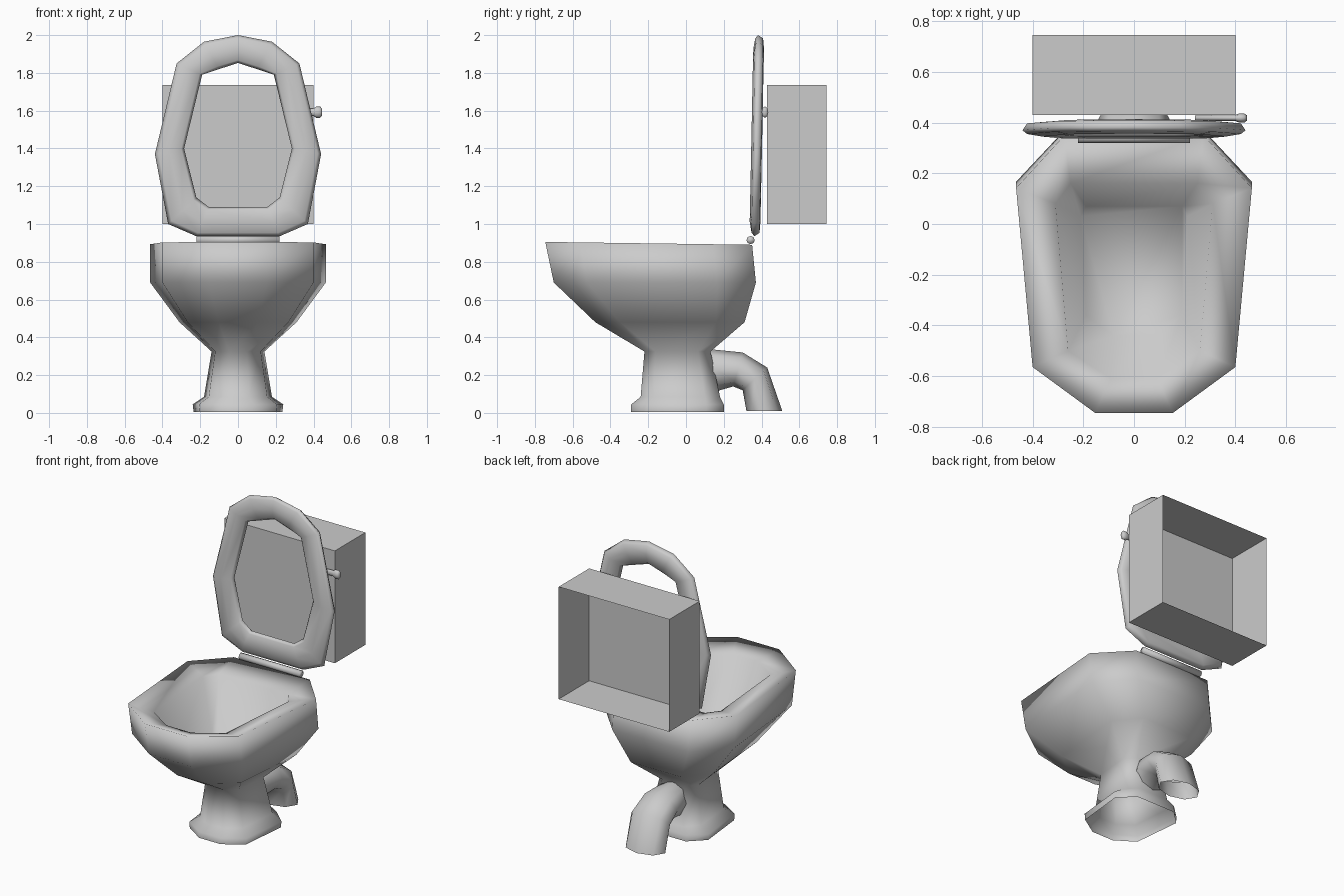
import bpy, bmesh, math

cube = bpy.data.objects.get("Cube")
if cube:
    bpy.data.objects.remove(cube, do_unlink=True)

grey = bpy.data.materials.new("porcelain_grey")
grey.use_nodes = True
COLOUR = (0.6, 0.6, 0.6, 1)
grey.diffuse_color = COLOUR
grey.node_tree.nodes["Principled BSDF"].inputs["Base Color"].default_value = COLOUR


def finish(name, bm, smooth=True):
    """Turn a bmesh into a coloured, shaded object."""
    bmesh.ops.recalc_face_normals(bm, faces=bm.faces)
    mesh = bpy.data.meshes.new(name)
    bm.to_mesh(mesh)
    bm.free()
    mesh.materials.append(grey)
    for p in mesh.polygons:
        p.use_smooth = smooth
    obj = bpy.data.objects.new(name, mesh)
    bpy.context.collection.objects.link(obj)
    return obj


def loft(name, rings, cap_start=False, cap_end=False, closed=False):
    """Skin a list of equal-length point rings."""
    bm = bmesh.new()
    loops = [[bm.verts.new(p) for p in ring] for ring in rings]
    pairs = list(zip(loops, loops[1:]))
    if closed:
        pairs.append((loops[-1], loops[0]))
    for a, b in pairs:
        for i in range(len(a)):
            j = (i + 1) % len(a)
            bm.faces.new((a[i], a[j], b[j], b[i]))
    if cap_start:
        bm.faces.new(loops[0])
    if cap_end:
        bm.faces.new(loops[-1])
    return finish(name, bm)


def mirrored(half):
    """Complete a half outline (+x side) to a closed one."""
    return half + [(-x, y) for x, y in reversed(half) if x > 0]


def box(bm, lo, hi):
    verts = bmesh.ops.create_cube(bm, size=1)["verts"]
    for v in verts:
        for i in range(3):
            v.co[i] = hi[i] if v.co[i] > 0 else lo[i]
    return verts


# Eight-sided plan shared by bowl and pedestal: x as a share of the
# half width, y as a share of the way from front to back
PLAN = mirrored([(0.33, 0), (0.86, 0.165), (1, 0.81), (0.59, 1)])


def plan_ring(width, front, back, z_front, z_back=None):
    z_back = z_front if z_back is None else z_back
    return [(x * width, front + t * (back - front), z_front + t * (z_back - z_front))
            for x, t in PLAN]


# Bowl and pedestal: foot, waist, outer wall, rim, then the inside
inner_rim = mirrored([(0.09, -0.61), (0.26, -0.50), (0.31, 0.08), (0.25, 0.16)])
basin = mirrored([(0.08, -0.44), (0.19, -0.36), (0.21, 0.03), (0.19, 0.07)])
loft("bowl_and_pedestal", [
    plan_ring(0.235, -0.29, 0.20, 0.005),
    plan_ring(0.24, -0.29, 0.20, 0.045),
    plan_ring(0.18, -0.24, 0.18, 0.085),
    plan_ring(0.14, -0.22, 0.13, 0.325),
    plan_ring(0.31, -0.48, 0.31, 0.48),
    plan_ring(0.465, -0.70, 0.37, 0.69),
    plan_ring(0.465, -0.745, 0.35, 0.905, 0.89),
    [(x, y, 0.86) for x, y in inner_rim],
    [(x, y, 0.52) for x, y in basin],
], cap_end=True)

# Drain pipe: upper and lower points of each section, open at the floor
sections = [((0.10, 0.335), (0.12, 0.09), 0.09), ((0.15, 0.335), (0.18, 0.12), 0.11),
            ((0.30, 0.32), (0.25, 0.14), 0.13), ((0.43, 0.24), (0.30, 0.12), 0.14),
            ((0.51, 0.01), (0.32, 0.01), 0.14)]
pipe_rings = []
for (y0, z0), (y1, z1), w in sections:
    ring = []
    for i in range(8):
        a = math.tau * i / 8
        c = (1 + math.cos(a)) / 2
        ring.append((w * math.sin(a), y1 + c * (y0 - y1), z1 + c * (z0 - z1)))
    pipe_rings.append(ring)
loft("drain_pipe", pipe_rings)

# Raised seat: a domed band between an outer and an inner outline (x, z)
outer = mirrored([(0, 2.0), (0.18, 1.965), (0.325, 1.85), (0.44, 1.37),
                  (0.37, 1.0), (0.22, 0.935)])
inner = mirrored([(0, 1.853), (0.1, 1.82), (0.19, 1.79), (0.285, 1.40),
                  (0.22, 1.14), (0.155, 1.09)])
BAND = [(0, 0.375), (0.12, 0.36), (0.5, 0.35), (0.9, 0.358), (1, 0.375),
        (0.9, 0.395), (0.5, 0.407), (0.12, 0.402)]
loft("seat", [[(ox + t * (ix - ox), y + 0.018 * (oz - 1.65), oz + t * (iz - oz))
               for t, y in BAND]
              for (ox, oz), (ix, iz) in zip(outer, inner)], closed=True)

# Hinge: a faceted rod behind the bowl
loft("seat_hinge", [[(x, 0.342 + 0.022 * math.cos(math.tau * i / 8),
                      0.915 + 0.022 * math.sin(math.tau * i / 8)) for i in range(8)]
                    for x in (-0.22, 0.22)], cap_start=True, cap_end=True)

# Cistern: a box open at the back
bm = bmesh.new()
box(bm, (-0.4, 0.43, 1.0), (0.4, 0.745, 1.735))
bmesh.ops.recalc_face_normals(bm, faces=bm.faces)
back = [f for f in bm.faces if f.normal.y > 0.9]
bmesh.ops.delete(bm, geom=back, context="FACES_ONLY")
cistern = finish("cistern", bm, smooth=False)

# Flush lever: a bar widening to a knob at its outer end
lever = [(0.24, 0.017), (0.40, 0.02), (0.415, 0.03), (0.435, 0.03), (0.445, 0.018)]
loft("flush_lever", [[(x, 0.418 + 0.6 * r * math.cos(math.tau * i / 8),
                       1.592 + r * math.sin(math.tau * i / 8)) for i in range(8)]
                     for x, r in lever], cap_start=True, cap_end=True)
